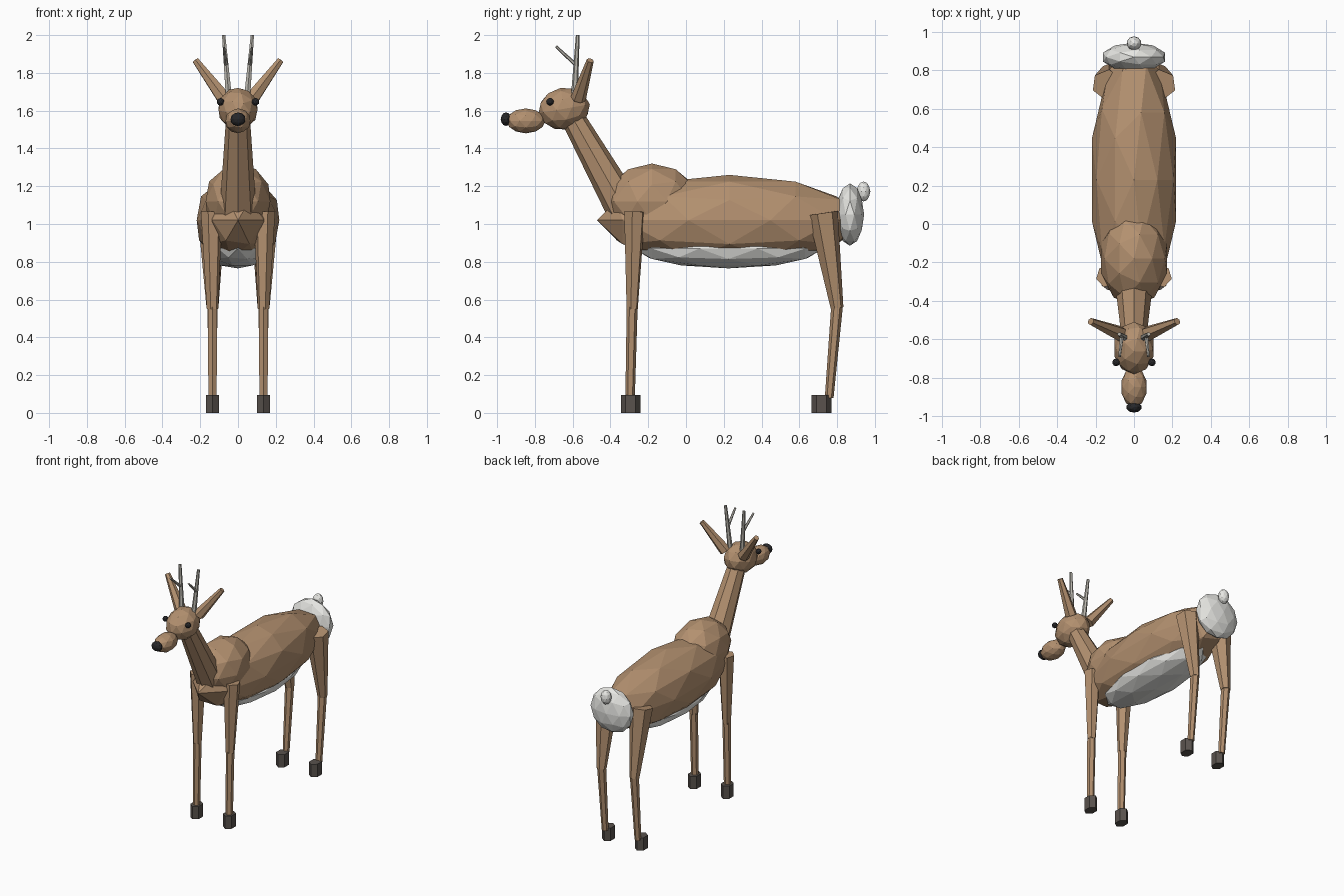
import bpy, math
from mathutils import Vector

if "Cube" in bpy.data.objects:
    bpy.data.objects.remove(bpy.data.objects["Cube"])


def material(name, rgb):
    m = bpy.data.materials.new(name)
    m.diffuse_color = (*rgb, 1)
    m.use_nodes = True
    m.node_tree.nodes["Principled BSDF"].inputs["Base Color"].default_value = m.diffuse_color
    return m


COAT = material("coat_brown", (0.45, 0.28, 0.16))
WHITE = material("white_fur", (0.80, 0.80, 0.77))
HORN = material("horn_grey", (0.50, 0.48, 0.43))
HOOF = material("hoof_dark", (0.10, 0.085, 0.075))
BLACK = material("black", (0.02, 0.02, 0.022))


def finish(name, mat):
    ob = bpy.context.object
    ob.name = ob.data.name = name
    ob.data.materials.append(mat)
    return ob


def blob(name, centre, radii, mat, tilt=0):
    """Faceted ellipsoid."""
    bpy.ops.mesh.primitive_ico_sphere_add(subdivisions=2, radius=1, location=centre,
                                          rotation=(tilt, 0, 0))
    bpy.context.object.scale = radii
    return finish(name, mat)


def taper(name, a, b, ra, rb, mat, sides=6):
    """Tapered prism from point a to point b."""
    a, b = Vector(a), Vector(b)
    bpy.ops.mesh.primitive_cone_add(vertices=sides, radius1=ra, radius2=rb,
                                    depth=(b - a).length, location=(a + b) / 2)
    ob = finish(name, mat)
    ob.rotation_mode = 'QUATERNION'
    ob.rotation_quaternion = Vector((0, 0, 1)).rotation_difference(b - a)
    return ob


def hoof(name, x, y):
    bpy.ops.mesh.primitive_cylinder_add(vertices=6, radius=1, depth=1, location=(x, y, 0.0475))
    bpy.context.object.scale = (0.04, 0.052, 0.095)
    return finish(name, HOOF)


# Torso
blob("body", (0, 0.23, 1.02), (0.23, 0.70, 0.24), COAT)
blob("shoulders", (0, -0.18, 1.12), (0.18, 0.25, 0.20), COAT)
blob("belly", (0, 0.225, 0.87), (0.18, 0.50, 0.105), WHITE)
blob("rump_patch", (0, 0.868, 1.05), (0.17, 0.075, 0.165), WHITE)
blob("tail", (0, 0.94, 1.172), (0.039, 0.036, 0.053), WHITE)

# Neck and head
taper("neck", (0, -0.30, 1.03), (0, -0.61, 1.58), 0.10, 0.062, COAT, 8)
blob("head", (0, -0.645, 1.61), (0.108, 0.138, 0.112), COAT, math.radians(10))
blob("muzzle", (0, -0.848, 1.546), (0.069, 0.105, 0.066), COAT)
blob("nose", (0, -0.953, 1.555), (0.041, 0.028, 0.036), BLACK)

# Paired parts
for side, s in (("right", 1), ("left", -1)):
    blob(f"{side}_eye", (s * 0.093, -0.72, 1.647), (0.02, 0.02, 0.02), BLACK)
    taper(f"{side}_ear", (s * 0.075, -0.57, 1.665), (s * 0.225, -0.507, 1.866),
          0.041, 0.019, COAT)
    taper(f"{side}_antler", (s * 0.05, -0.59, 1.69), (s * 0.076, -0.573, 2.0),
          0.018, 0.010, HORN)
    taper(f"{side}_antler_tine", (s * 0.063, -0.58, 1.84), (s * 0.075, -0.688, 1.94),
          0.011, 0.007, HORN)

    # Front leg
    taper(f"{side}_front_upper_leg", (s * 0.14, -0.272, 1.066), (s * 0.135, -0.285, 0.55),
          0.058, 0.031, COAT)
    taper(f"{side}_front_lower_leg", (s * 0.135, -0.285, 0.56), (s * 0.135, -0.296, 0.08),
          0.029, 0.025, COAT)
    hoof(f"{side}_front_hoof", s * 0.135, -0.293)

    # Back leg
    taper(f"{side}_back_upper_leg", (s * 0.14, 0.725, 1.058), (s * 0.135, 0.80, 0.555),
          0.080, 0.034, COAT)
    taper(f"{side}_back_lower_leg", (s * 0.135, 0.80, 0.57), (s * 0.135, 0.758, 0.08),
          0.031, 0.023, COAT)
    hoof(f"{side}_back_hoof", s * 0.135, 0.717)
